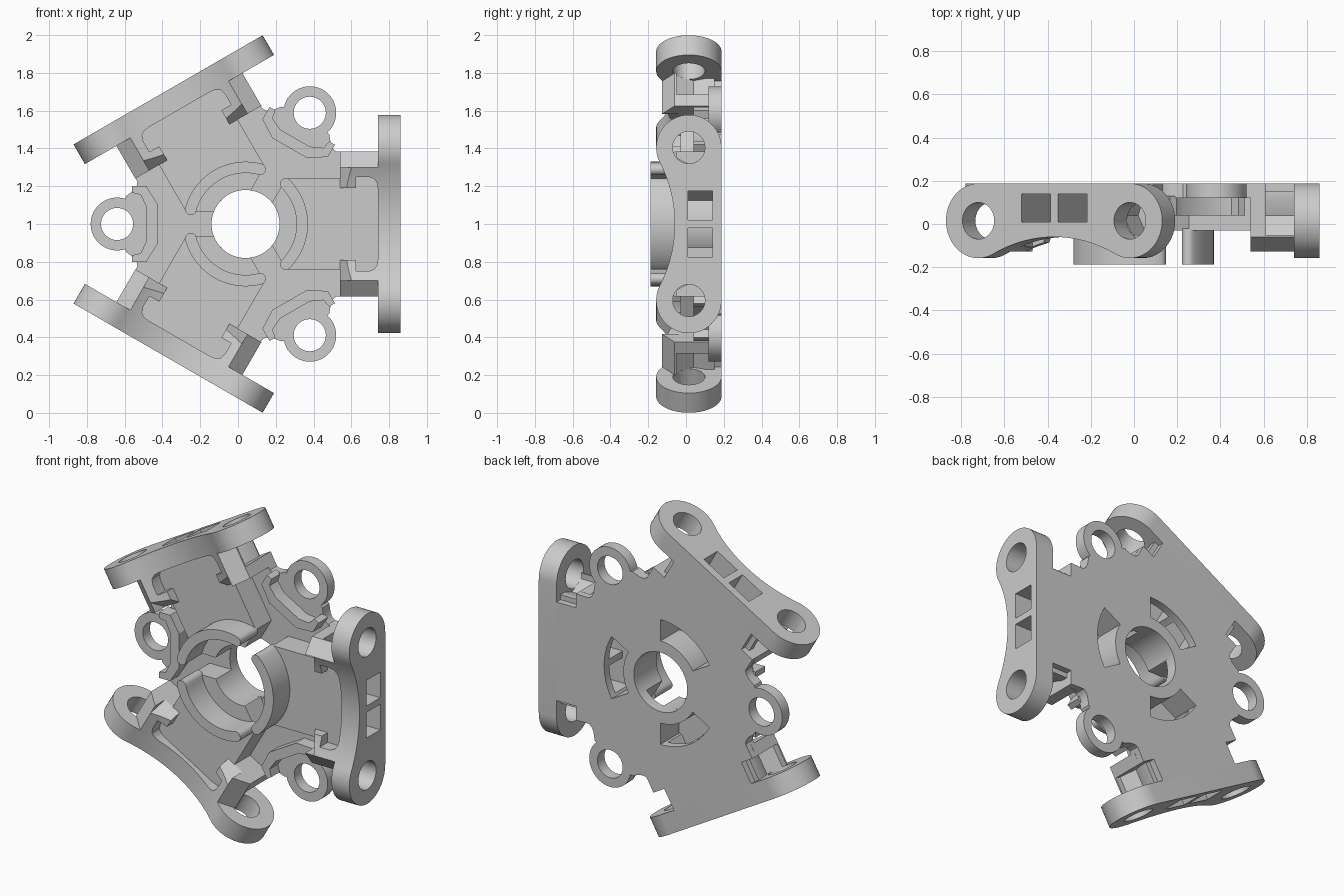
import bpy, bmesh
from math import sin, cos, pi, radians, sqrt, atan2
from mathutils import Matrix, Vector

if "Cube" in bpy.data.objects:
    bpy.data.objects.remove(bpy.data.objects["Cube"])

HUB = Vector((0.04, 0, 1.0))   # hub axis runs along y
BACK = 0.188
AXES = {'u': lambda a, b, t: (t, b, a),    # profile (side, depth)
        'y': lambda a, b, t: (a, t, b),    # profile (radial, side)
        'v': lambda a, b, t: (a, b, t)}    # profile (radial, depth)


def prism(name, pts, axis, lo, hi, helper=False):
    f = AXES[axis]
    bm = bmesh.new()
    a = [bm.verts.new(f(p[0], p[1], lo)) for p in pts]
    b = [bm.verts.new(f(p[0], p[1], hi)) for p in pts]
    n = len(pts)
    bm.faces.new(a)
    bm.faces.new(b[::-1])
    for i in range(n):
        bm.faces.new((a[i], b[i], b[(i + 1) % n], a[(i + 1) % n]))
    bmesh.ops.recalc_face_normals(bm, faces=bm.faces)
    me = bpy.data.meshes.new(name)
    bm.to_mesh(me)
    bm.free()
    ob = bpy.data.objects.new(name, me)
    bpy.context.collection.objects.link(ob)
    ob.hide_render = helper
    return ob


def arc(cx, cy, r, d0, d1, n=24):
    return [(cx + r * cos(radians(d0 + (d1 - d0) * i / n)),
             cy + r * sin(radians(d0 + (d1 - d0) * i / n))) for i in range(n + 1)]


def circle(cx, cy, r, n=48):
    return arc(cx, cy, r, 0, 360, n)[:-1]


def sector(r0, r1, half, mid=0):
    return arc(0, 0, r1, mid - half, mid + half) + arc(0, 0, r0, mid + half, mid - half)


def box(a0, a1, b0, b1):
    return [(a0, b0), (a1, b0), (a1, b1), (a0, b1)]


def spin(pts, deg):
    c, s = cos(radians(deg)), sin(radians(deg))
    return [(x * c - y * s, x * s + y * c) for x, y in pts]


def boolean(ob, others, op='DIFFERENCE'):
    for o in others:
        m = ob.modifiers.new('cut', 'BOOLEAN')
        m.object, m.operation, m.solver = o, op, 'EXACT'
    dg = bpy.context.evaluated_depsgraph_get()
    dg.update()
    me = bpy.data.meshes.new_from_object(ob.evaluated_get(dg))
    ob.modifiers.clear()
    ob.data = me


cutters = []


def cutter(pts, axis, lo, hi):
    o = prism('cutter', pts, axis, lo, hi, True)
    cutters.append(o)
    return o


def mirror(pts, s):
    return [(a * s, b) for a, b in pts]


# Cutters for the bore, inner channels, back slots and screw holes
bore = cutter(circle(0, 0, 0.18, 64), 'y', -0.4, 0.4)
slot = cutter(sector(0.25, 0.38, 30), 'y', 0.01, 0.3)
channels = [cutter(mirror(box(0.02, 0.175, 0.01, 0.14), s), 'u', 0.33, 0.9) for s in (1, -1)]
screws = [cutter(circle(s * 0.405, 0.015, 0.085), 'u', 0.56, 0.9) for s in (1, -1)]

# End plate: two round ends joined by a concave front edge
ER, EC, EY = 0.173, 0.405, 0.015
R = (EC**2 + 0.075**2 - ER**2) / (2 * (ER - 0.075))
t = atan2(EC, 0.075 + R) * 180 / pi
plate_pts = (arc(EC, EY, ER, 90, -90 - t, 32)
             + arc(0, -0.06 - R, R, 90 - t, 90 + t, 32)[1:-1]
             + arc(-EC, EY, ER, -90 + t, -270, 32))
plate = prism('end_plate', plate_pts, 'u', 0.70, 0.82)
boolean(plate, channels + screws)

# Arm body
half = [(0.141, 0.115), (0.214, 0.24), (0.50, 0.24), (0.50, 0.27), (0.702, 0.27)]
body = prism('arm_body', half + [(u, -v) for u, v in half[::-1]], 'y', -0.03, 0.13)
boolean(body, [bore, slot] + channels)

# Raised curved wall round the hub
wall_pts = sector(0.27, 0.33, 45)
wall_pts = (arc(0, 0, 0.33, -45, 45)
            + arc(0.30 * cos(pi / 4), 0.30 * sin(pi / 4), 0.03, 45, 225, 8)[1:-1]
            + arc(0, 0, 0.27, 45, -45)
            + arc(0.30 * cos(pi / 4), -0.30 * sin(pi / 4), 0.03, 135, 315, 8)[1:-1])
wall = prism('hub_wall', wall_pts, 'y', -BACK, -0.02)

# Nut pockets behind the end plate holes
posts = []
ramp = [(0.4, -0.3), (0.56, -0.3), (0.56, -0.125), (0.50, -0.03), (0.4, -0.03)]
for s in (1, -1):
    top = [(v, -0.06 - R + sqrt(R * R - v * v)) for v in (0.18, 0.21, 0.24, 0.27, 0.30)]
    prof = [(0.18, 0.15)] + top + [(0.385, -0.06), (0.385, 0.15)]
    post = prism('nut_pocket', mirror(prof, s), 'u', 0.50, 0.702)
    plan = [(0.4, 0.19), (0.585, 0.19), (0.585, 0.25), (0.65, 0.25), (0.68, 0.24),
            (0.695, 0.22), (0.70, 0.19), (0.8, 0.19), (0.8, 0.5), (0.4, 0.5)]
    keep = cutter([(u, v * s) for u, v in plan], 'y', -0.4, 0.4)
    boolean(post, [keep], 'INTERSECT')
    slope = cutter(ramp, 'v', min(s * 0.1, s * 0.3), max(s * 0.1, s * 0.3))
    nut = [(0.5, -0.05), (0.35, -0.05), (0.305, 0.04), (0.33, 0.11), (0.33, 0.3), (0.5, 0.3)]
    recess = cutter(mirror(nut, s), 'u', 0.57, 0.75)
    boolean(post, [slope, recess])
    posts.append(post)

# Ridge that hugs each lug
r_out = [(0.60, 0.20), (0.525, 0.20), (0.465, 0.105)]
r_in = [(0.525, -0.09), (0.525, 0.09), (0.555, 0.155), (0.60, 0.165)]
ridge_pts = r_out + [(0.465, -0.105), (0.525, -0.20), (0.60, -0.20), (0.60, -0.165),
                     (0.555, -0.155)] + r_in
ridge = prism('lug_ridge', spin(ridge_pts, 60), 'y', 0.04, 0.13)

# Back plate outline with three lugs
neck = [(0.583, 0.243), (0.573, 0.225), (0.575, 0.205), (0.59, 0.182), (0.612, 0.163), (0.632, 0.148)]
lug = [(u, -v) for u, v in neck] + arc(0.68, 0, 0.14, -108, 108, 36) + neck[::-1]
outline = []
for k in range(3):
    arm = [(0.57, -0.385), (0.57, -0.30), (0.70, -0.30), (0.70, 0.30), (0.57, 0.30), (0.57, 0.385)]
    outline += spin(arm, 120 * k) + spin(lug, 120 * k + 60)
base = prism('back_plate', outline, 'y', 0.12, BACK)
base_cut = [bore]
for k in range(3):
    base_cut.append(cutter(spin(circle(0.68, 0, 0.085), 120 * k + 60), 'y', -0.4, 0.4))
    base_cut.append(cutter(sector(0.25, 0.38, 30, 120 * k), 'y', 0.01, 0.3))
    for c in channels:
        d = c.copy()
        d.data = c.data.copy()
        d.data.transform(Matrix.Rotation(-radians(120 * k), 4, 'Y'))
        bpy.context.collection.objects.link(d)
        cutters.append(d)
        base_cut.append(d)
boolean(base, base_cut)

for c in cutters:
    bpy.data.objects.remove(c)

# Repeat the arm parts round the hub, then place and shade
parts = [base]
for ob in [plate, body, wall, ridge] + posts:
    for k in range(3):
        o = ob if k == 0 else ob.copy()
        if k:
            bpy.context.collection.objects.link(o)
            o.data = ob.data.copy()
            o.data.transform(Matrix.Rotation(-radians(120 * k), 4, 'Y'))
        parts.append(o)
bpy.ops.object.select_all(action='DESELECT')
for o in parts:
    o.location = HUB
    o.select_set(True)
bpy.context.view_layer.objects.active = base
bpy.ops.object.shade_smooth_by_angle(angle=radians(30))
